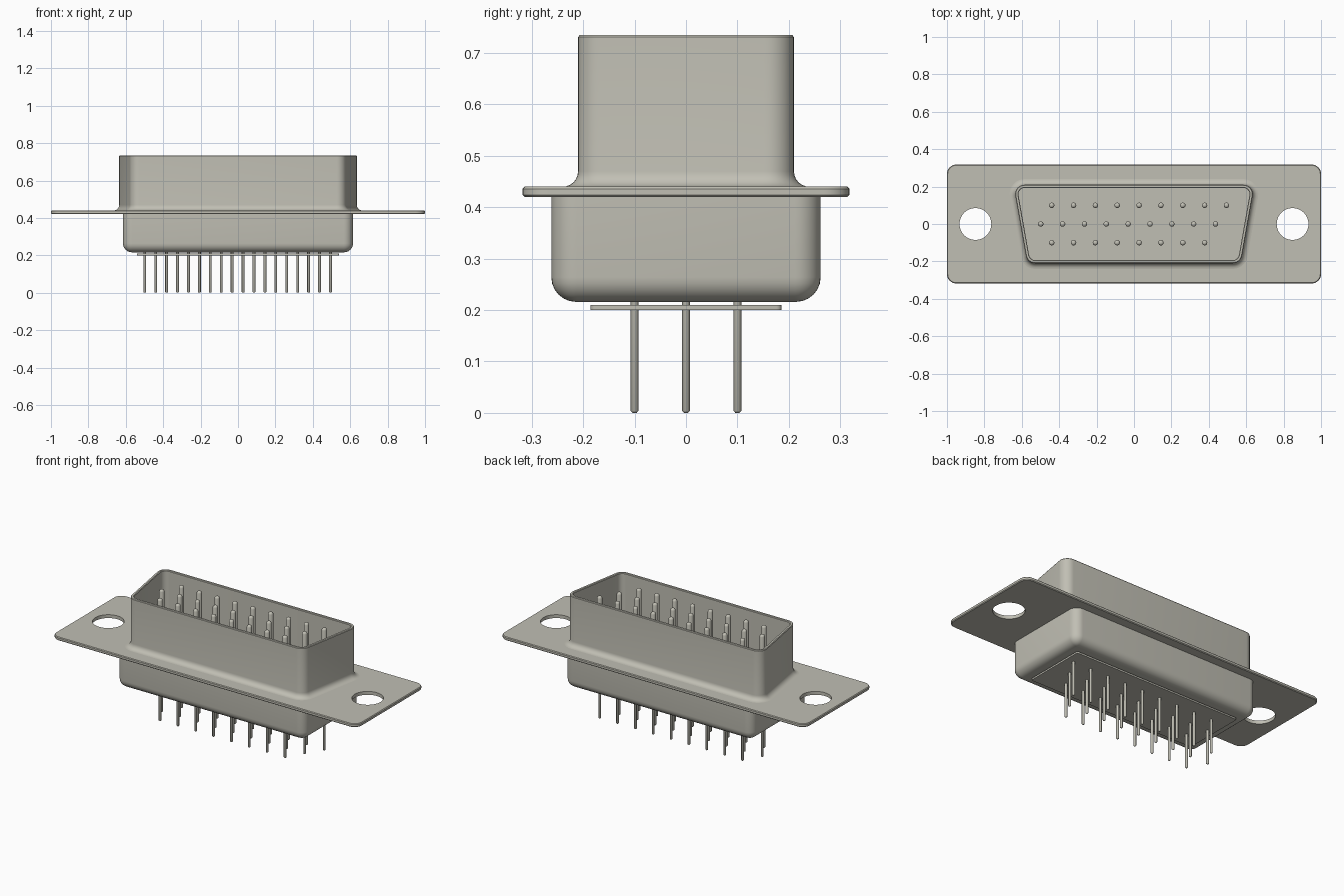
import bpy, bmesh, math

cube = bpy.data.objects.get("Cube")
if cube:
    bpy.data.objects.remove(cube, do_unlink=True)

metal = bpy.data.materials.new("tin_grey")
metal.use_nodes = True
GREY = (0.53, 0.52, 0.455, 1)
metal.diffuse_color = GREY
metal.node_tree.nodes["Principled BSDF"].inputs["Base Color"].default_value = GREY


def corners(wide, narrow, half_y, slope=0):
    """Corner arcs (centre x, centre y, start and end angle) of a rectangle or trapezoid."""
    return [(wide, half_y, -slope, 90), (-wide, half_y, 90, 180 + slope),
            (-narrow, -half_y, 180 + slope, 270), (narrow, -half_y, 270, 360 - slope)]


def loft(name, arcs, profile, steps=8):
    """Skin rounded outlines; each profile point is (corner radius, z)."""
    bm = bmesh.new()
    rings = []
    for radius, z in profile:
        ring = []
        for cx, cy, a0, a1 in arcs:
            for i in range(steps + 1):
                a = math.radians(a0 + (a1 - a0) * i / steps)
                ring.append(bm.verts.new((cx + radius * math.cos(a), cy + radius * math.sin(a), z)))
        rings.append(ring)
    n = len(rings[0])
    for low, high in zip(rings, rings[1:]):
        for i in range(n):
            j = (i + 1) % n
            bm.faces.new((low[i], low[j], high[j], high[i]))
    bm.faces.new(rings[0][::-1])
    bm.faces.new(rings[-1])
    bmesh.ops.remove_doubles(bm, verts=bm.verts, dist=1e-5)
    bmesh.ops.recalc_face_normals(bm, faces=bm.faces)
    mesh = bpy.data.meshes.new(name)
    bm.to_mesh(mesh)
    bm.free()
    mesh.materials.append(metal)
    obj = bpy.data.objects.new(name, mesh)
    bpy.context.collection.objects.link(obj)
    return obj


def smooth(obj, angle=35):
    bpy.ops.object.select_all(action='DESELECT')
    obj.select_set(True)
    bpy.context.view_layer.objects.active = obj
    bpy.ops.object.shade_smooth_by_angle(angle=math.radians(angle))


def quarter(r0, z0, size, a0, a1, steps=6):
    """Quarter-round profile points about (r0, z0)."""
    return [(r0 + size * math.cos(math.radians(a0 + (a1 - a0) * i / steps)),
             z0 + size * math.sin(math.radians(a0 + (a1 - a0) * i / steps)))
            for i in range(steps + 1)]


# Mounting flange with two screw holes
flange = loft("mounting_flange", corners(0.95, 0.95, 0.268),
              [(0.046, 0.42), (0.05, 0.424), (0.05, 0.436), (0.046, 0.44)])
for side in (-1, 1):
    cutter = loft("hole_cutter", [(side * 0.848, 0, a, a + 90) for a in (0, 90, 180, 270)],
                  [(0.085, 0.3), (0.085, 0.6)], 12)
    cutter.hide_render = True
    cut = flange.modifiers.new("screw_hole", 'BOOLEAN')
    cut.object = cutter
    cut.solver = 'EXACT'
    bpy.context.view_layer.objects.active = flange
    bpy.ops.object.modifier_apply(modifier=cut.name)
    bpy.data.objects.remove(cutter, do_unlink=True)
smooth(flange)

# Open D-shaped shell, flaring into the flange
d_shape = corners(0.585, 0.5286, 0.16, 10)
shell = loft("plug_shell", d_shape,
             [(0.08, 0.436)] + quarter(0.08, 0.47, 0.03, 270, 180)
             + [(0.05, 0.731), (0.047, 0.735), (0.036, 0.735), (0.033, 0.731),
                (0.033, 0.442)])
smooth(shell)

# Insulator face at the bottom of the cavity
smooth(loft("insulator_face", d_shape, [(0.022, 0.43), (0.022, 0.448)]))

# Rear housing with a rounded lower edge
rear = loft("rear_housing", corners(0.565, 0.565, 0.212),
            quarter(0.002, 0.264, 0.048, 270, 360) + [(0.05, 0.425)])
smooth(rear)

# Thin plate that the solder tails pass through
smooth(loft("tail_plate", corners(0.53, 0.53, 0.176), [(0.01, 0.2), (0.01, 0.21)], 4))

# Contact pins: thick mating end above, thin tail below
pin = loft("contact_pin", [(0, 0, a, a + 90) for a in (0, 90, 180, 270)],
           [(0.004, 0), (0.0075, 0.004), (0.0075, 0.435), (0.0145, 0.435),
            (0.0145, 0.712), (0.012, 0.719), (0.006, 0.723)], 4)
smooth(pin, 50)
PITCH = 0.1168
spots = [(start + i * PITCH, y)
         for start, y, count in ((-0.44, 0.1, 9), (-0.4985, 0, 9), (-0.44, -0.1, 8))
         for i in range(count)]
for k, (x, y) in enumerate(spots):
    copy = pin if k == 0 else bpy.data.objects.new("contact_pin", pin.data)
    if k:
        bpy.context.collection.objects.link(copy)
    copy.location = (x, y, 0)
